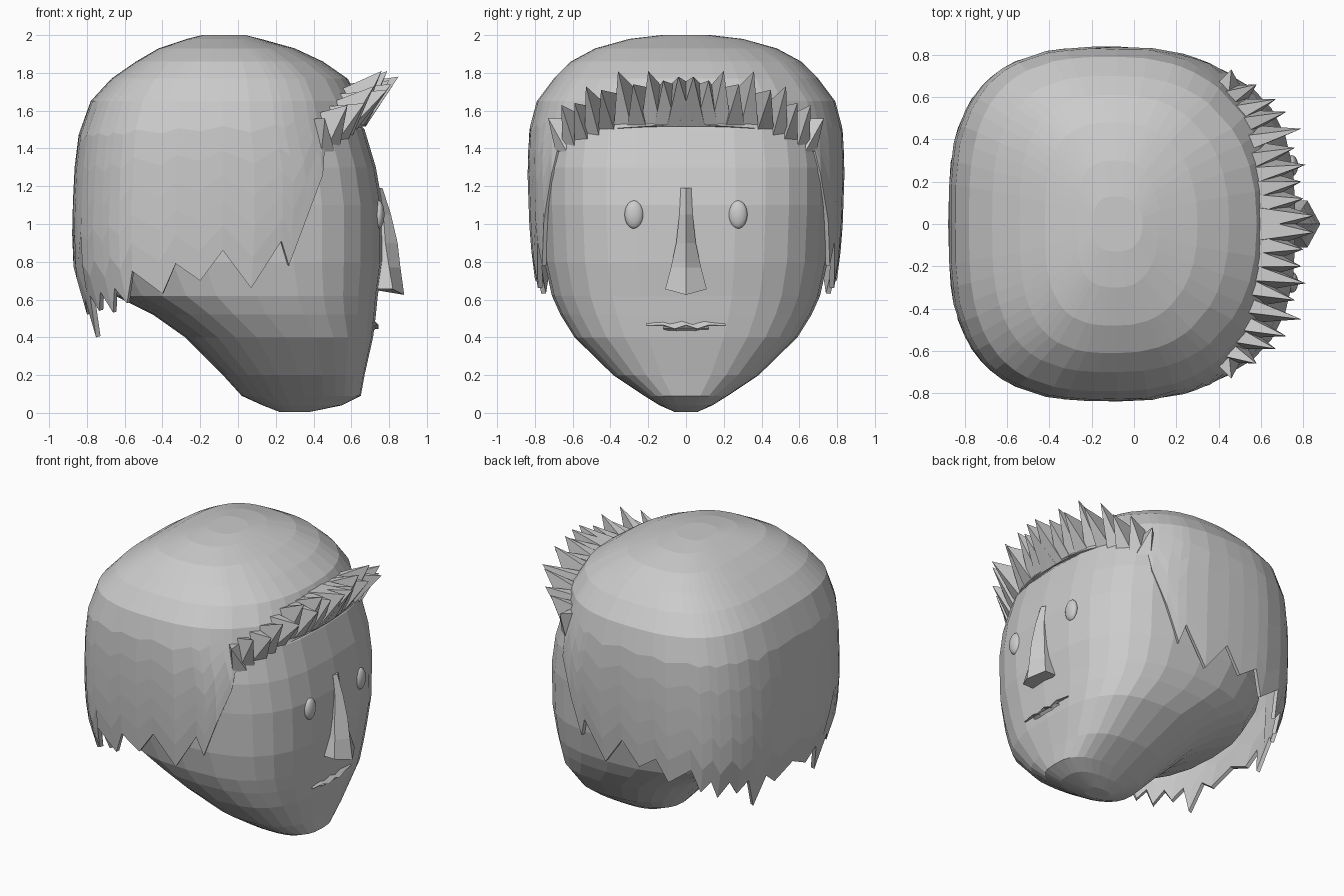
import bpy, bmesh
from math import sin, cos, asin, acos, radians, pi

if "Cube" in bpy.data.objects:
    bpy.data.objects.remove(bpy.data.objects["Cube"])

clay = bpy.data.materials.new("plain grey")
clay.use_nodes = True
GREY = (0.6, 0.6, 0.6, 1)
clay.diffuse_color = GREY
clay.node_tree.nodes["Principled BSDF"].inputs["Base Color"].default_value = GREY


def make(name, verts, faces):
    mesh = bpy.data.meshes.new(name)
    mesh.from_pydata(verts, [], faces)
    bm = bmesh.new()
    bm.from_mesh(mesh)
    bmesh.ops.recalc_face_normals(bm, faces=bm.faces)
    bm.to_mesh(mesh)
    bm.free()
    ob = bpy.data.objects.new(name, mesh)
    bpy.context.collection.objects.link(ob)
    mesh.materials.append(clay)
    return ob


def row_at(table, z):
    """Interpolated (centre x, back x, front x, half width) at a height."""
    if z <= table[0][0]:
        return table[0][1:]
    for lo, hi in zip(table, table[1:]):
        if z <= hi[0]:
            t = (z - lo[0]) / (hi[0] - lo[0])
            return [p + (q - p) * t for p, q in zip(lo[1:], hi[1:])]
    return table[-1][1:]


def surface(table, a, z, n_front, n_back):
    """Point on a rounded-square section; a = 0 points at the face."""
    cx, back, front, half = row_at(table, z)
    c, s = cos(a), sin(a)
    n = n_front if c > 0 else n_back
    reach = front - cx if c > 0 else back - cx
    y = half * abs(s) ** (2 / n) * (1 if s > 0 else -1)
    return (cx + reach * abs(c) ** (2 / n), y, z)


def skin(rings, closed=True):
    """Quads joining equal-length rings of vertices."""
    m = len(rings[0])
    return [(i * m + j, i * m + (j + 1) % m, (i + 1) * m + (j + 1) % m, (i + 1) * m + j)
            for i in range(len(rings) - 1) for j in range(m if closed else m - 1)]


# Head: stacked sections, z / centre / back / front / half width
HEAD = [(0.005, .30, .22, .38, .06), (.04, .33, .13, .55, .14), (.09, .35, .02, .65, .22),
        (.2, .33, -.08, .67, .385), (.4, .25, -.28, .715, .59), (.52, .15, -.45, .73, .665),
        (.62, .1, -.65, .74, .71), (.8, .05, -.75, .765, .75), (1.1, .05, -.78, .765, .765),
        (1.3, .05, -.78, .73, .765), (1.5, .03, -.74, .67, .74), (1.65, 0, -.6, .55, .64)]
SIDES = 28
rings = [[surface(HEAD, 2 * pi * k / SIDES, r[0], 2.8, 2.4) for k in range(SIDES)] for r in HEAD]
caps = [tuple(range(SIDES)), tuple(range((len(HEAD) - 1) * SIDES, len(HEAD) * SIDES))]
make("head", sum(rings, []), skin(rings) + caps)

# Hair: shell with a jagged hairline
HAIR = [(.38, -.08, -.77, .62, .73), (.6, -.08, -.82, .68, .78), (.75, -.08, -.87, .74, .81),
        (1.0, -.08, -.88, .8, .83), (1.3, -.08, -.865, .8, .84), (1.5, -.08, -.84, .69, .83),
        (1.65, -.08, -.78, .65, .79), (1.77, -.08, -.67, .58, .70), (1.86, -.08, -.54, .45, .61),
        (1.93, -.08, -.42, .30, .48), (1.98, -.08, -.27, .12, .3), (2.0, -.08, -.19, .04, .13)]


def hair_point(a, z):
    return surface(HAIR, a, z, 2.3, 3.0)


def hair_angle(x, z):
    cx, back, front, _ = row_at(HAIR, z)
    if x > cx:
        return acos(((x - cx) / (front - cx)) ** 1.15)
    return pi - acos(((x - cx) / (back - cx)) ** 1.5)


columns = [(radians(d), z) for d, z in ((0, 1.53), (10, 1.52), (20, 1.51), (29, 1.5), (37, 1.47))]
side = [(.46, 1.41), (.45, 1.26), (.36, 1.02), (.27, .78), (.23, .91), (.07, .66), (-.08, .86),
        (-.2, .7), (-.33, .79), (-.4, .63), (-.56, .75)]
columns += [(hair_angle(x, z), z) for x, z in side]
columns += [(radians(d), z) for d, z in ((125, .58), (131, .66), (136, .53), (143, .64), (149, .54),
                                         (156, .62), (162, .4), (168, .6), (174, .52), (180, .6))]
columns += [(-a, z) for a, z in reversed(columns[1:-1])]
STEPS = 6
rings = [[hair_point(a, z + (1.65 - z) * i / STEPS) for a, z in columns] for i in range(STEPS + 1)]
rings += [[hair_point(a, r[0]) for a, _ in columns] for r in HAIR[7:]]
m = len(columns)
top = list(range((len(rings) - 1) * m, len(rings) * m))
hair = make("hair", sum(rings, []), skin(rings) + [tuple(top)])
shell = hair.modifiers.new("thickness", "SOLIDIFY")
shell.thickness = 0.025
shell.offset = -1

# Fringe: pyramids rooted on the front hairline, tip x / y / z
TIPS = [(.85, .04, 1.78), (.80, .12, 1.76), (.79, .2, 1.81), (.81, .28, 1.74), (.76, .36, 1.81),
        (.79, .45, 1.71), (.72, .53, 1.73), (.67, .59, 1.64), (.58, .66, 1.63), (.46, .73, 1.56)]
verts, faces = [], []
for x, y, z in TIPS:
    for s in (1, -1):
        a = asin((min(y, .7) * .94 / .83) ** 1.15)
        low = 1.515 - .13 * max(0, y - .4) / .33
        high = low + .23 - .08 * y
        w = .06
        base = [hair_point(a - w, low), hair_point(a + w, low),
                hair_point(a + w * .8, high), hair_point(a - w * .8, high)]
        i = len(verts)
        verts += [(p[0] - .01, p[1] * s, p[2]) for p in base] + [(x, y * s, z)]
        faces += [(i + k, i + (k + 1) % 4, i + 4) for k in range(4)] + [(i, i + 1, i + 2, i + 3)]
make("fringe_spikes", verts, faces)

# Nose: wedge, z / ridge x / side x / half width
NOSE = [(1.19, .765, .75, .028), (1.05, .81, .77, .035), (.9, .845, .78, .052),
        (.77, .86, .8, .08), (.655, .88, .82, .11)]
rings = [[(.7, -h, z), (side_x, -h, z), (r, 0, z - (.03 if z < .7 else 0)),
          (side_x, h, z), (.7, h, z)] for z, r, side_x, h in NOSE]
make("nose", sum(rings, []), skin(rings) + [(0, 1, 2, 3, 4), (20, 21, 22, 23, 24)])

# Mouth: upper lip with a cupid's bow over a small lower lip
half = [(0, .48, .465), (.06, .50, .445), (.12, .485, .465), (.21, .478, .463)]
bow = [(-y, t, b) for y, t, b in reversed(half[1:])] + half
rings = [[(.69, y, t + .02), (.745 - .5 * y * y, y, b), (.69, y, b - .005)] for y, t, b in bow]
make("upper_lip", sum(rings, []), skin(rings) + [(0, 1, 2), (18, 19, 20)])
lower = [(-.12, .45), (-.05, .43), (.05, .43), (.12, .45)]
rings = [[(.69, y, .47), (.735 - .4 * y * y, y, .45), (.69, y, z - .02)] for y, z in lower]
make("lower_lip", sum(rings, []), skin(rings) + [(0, 1, 2), (9, 10, 11)])

# Eyes: smooth flattened balls
for name, y in (("left_eye", .275), ("right_eye", -.275)):
    bpy.ops.mesh.primitive_uv_sphere_add(segments=24, ring_count=16, radius=1, location=(.745, y, 1.05))
    eye = bpy.context.object
    eye.name = name
    eye.scale = (.03, .05, .074)
    eye.data.materials.append(clay)
    bpy.ops.object.shade_smooth()
